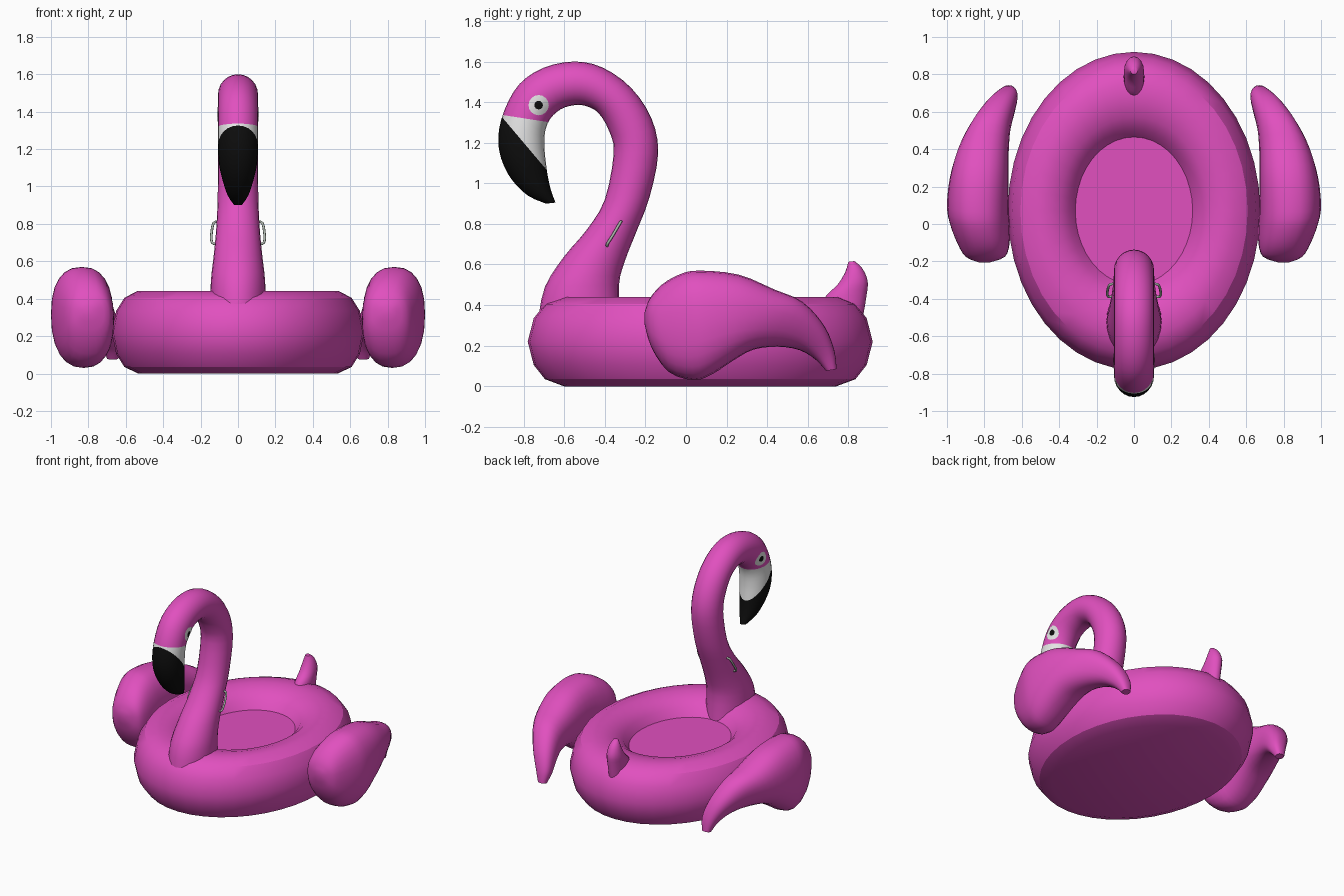
import bpy, bmesh, math
from mathutils import Vector
from mathutils.bvhtree import BVHTree

if "Cube" in bpy.data.objects:
    bpy.data.objects.remove(bpy.data.objects["Cube"])


def material(name, rgb):
    m = bpy.data.materials.new(name)
    m.diffuse_color = (*rgb, 1)
    m.use_nodes = True
    m.node_tree.nodes["Principled BSDF"].inputs["Base Color"].default_value = m.diffuse_color
    return m


PINK = material("pink vinyl", (0.75, 0.08, 0.52))
WHITE = material("white", (0.8, 0.8, 0.8))
BLACK = material("black", (0.004, 0.004, 0.004))
GREY = material("handle grey", (0.42, 0.47, 0.42))


def finish(bm, name, mats, angle=40, recalc=True):
    if recalc:
        bmesh.ops.recalc_face_normals(bm, faces=bm.faces[:])
    me = bpy.data.meshes.new(name)
    bm.to_mesh(me)
    bm.free()
    for m in mats:
        me.materials.append(m)
    for p in me.polygons:
        p.use_smooth = True
    me.set_sharp_from_angle(angle=math.radians(angle))
    ob = bpy.data.objects.new(name, me)
    bpy.context.collection.objects.link(ob)
    return ob


def smooth_path(rows, steps):
    """Catmull-Rom through rows of numbers."""
    rows = [Vector(r) for r in rows]
    out = []
    for i in range(len(rows) - 1):
        a, b, c, d = (rows[max(i - 1, 0)], rows[i], rows[i + 1],
                      rows[min(i + 2, len(rows) - 1)])
        for s in range(steps):
            t = s / steps
            out.append(0.5 * (2 * b + (c - a) * t + (2 * a - 5 * b + 4 * c - d) * t * t
                              + (3 * b - a - 3 * c + d) * t ** 3))
    return out + [rows[-1]]


def skin(bm, rings, cap=True):
    loops = [[bm.verts.new(p) for p in r] for r in rings]
    n = len(loops[0])
    for a, b in zip(loops, loops[1:]):
        for i in range(n):
            j = (i + 1) % n
            bm.faces.new((a[i], a[j], b[j], b[i]))
    if cap:
        bm.faces.new(loops[0])
        bm.faces.new(loops[-1])


def loft(stations, sides=20, power=2.0, side=1, steps=3):
    """Each station: edge point (y, z), opposite edge point (y, z), x min, x max."""
    bm = bmesh.new()
    rings = []
    for ya, za, yb, zb, x0, x1 in smooth_path(stations, steps):
        ring = []
        for k in range(sides):
            t = 2 * math.pi * k / sides
            c, s = (math.copysign(abs(v) ** (2 / power), v) for v in (math.cos(t), math.sin(t)))
            ring.append((side * ((x0 + x1) / 2 + s * (x1 - x0) / 2),
                         (ya + yb) / 2 + c * (ya - yb) / 2,
                         (za + zb) / 2 + c * (za - zb) / 2))
        rings.append(ring)
    skin(bm, rings)
    return bm


# float ring with seat floor and flat underside (elliptical revolve)
profile = [(0.79, 0), (0.90, 0.035), (0.965, 0.105), (1, 0.22), (0.965, 0.335),
           (0.90, 0.405), (0.80, 0.44), (0.69, 0.44), (0.59, 0.418), (0.515, 0.375),
           (0.465, 0.32)]
bm = bmesh.new()
skin(bm, [[(0.675 * r * math.cos(2 * math.pi * k / 40),
            0.07 + 0.85 * r * math.sin(2 * math.pi * k / 40), z) for k in range(40)]
          for r, z in profile])
finish(bm, "float_ring", [PINK], 30)

# neck, head and beak: outer edge, inner edge, half width
neck = [(-.32, .32, -.73, .32, .15), (-.33, .50, -.695, .49, .145), (-.30, .62, -.60, .64, .13),
        (-.245, .76, -.49, .77, .117), (-.18, .93, -.40, .92, .109), (-.137, 1.15, -.356, 1.15, .107),
        (-.17, 1.32, -.38, 1.26, .107), (-.27, 1.47, -.43, 1.345, .107), (-.41, 1.57, -.49, 1.38, .107),
        (-.55, 1.6, -.55, 1.385, .107), (-.70, 1.57, -.617, 1.365, .107), (-.82, 1.49, -.67, 1.316, .107),
        (-.895, 1.36, -.695, 1.25, .107), (-.925, 1.23, -.697, 1.17, .107), (-.91, 1.12, -.69, 1.10, .10),
        (-.86, 1.02, -.68, 1.03, .08), (-.78, .94, -.665, .965, .055), (-.69, .90, -.643, .905, .022)]
bm = loft([(*s[:4], -s[4], s[4]) for s in neck], 24)


def in_head(f):
    c = f.calc_center_median()
    return c.y < -0.6 and c.z > 0.85


# cut the beak colour borders into the mesh
borders = []
for (y0, z0), (y1, z1) in (((-.914, 1.338), (-.70, 1.305)), ((-.914, 1.335), (-.69, 1.07))):
    co, no = Vector((0, y0, z0)), Vector((0, z0 - z1, y1 - y0)).normalized()
    borders.append((co, no))
    faces = [f for f in bm.faces if in_head(f)]
    geom = faces + list({e for f in faces for e in f.edges}) + list({v for f in faces for v in f.verts})
    bmesh.ops.bisect_plane(bm, geom=geom, plane_co=co, plane_no=no, dist=1e-5)
for f in bm.faces:
    if in_head(f):
        below = [(f.calc_center_median() - co).dot(no) < 0 for co, no in borders]
        f.material_index = 2 if all(below) else 1 if below[0] else 0
bmesh.ops.recalc_face_normals(bm, faces=bm.faces[:])
surface = BVHTree.FromBMesh(bm)
finish(bm, "neck_and_head", [PINK, WHITE, BLACK], 50)

wing = [(-.205, .36, -.205, .31, .77, .83), (-.18, .43, -.17, .19, .69, .90), (-.12, .50, -.084, .07, .665, .945),
        (-.03, .552, .04, .03, .665, .985), (.065, .57, .13, .06, .67, 1.0), (.26, .55, .23, .125, .67, .985),
        (.435, .477, .33, .18, .67, .945), (.573, .417, .45, .195, .66, .88), (.68, .30, .56, .178, .635, .80),
        (.73, .18, .64, .13, .622, .735), (.742, .085, .69, .075, .64, .70)]

for side, label in ((1, "left"), (-1, "right")):
    # wing
    finish(loft(wing, 24, 2.4, side), label + "_wing", [PINK], 60)

    # eye: thin patch laid on the head, pupil in the middle
    bm = bmesh.new()
    rings = []
    for r in (0.003, 0.021, 0.036, 0.05):
        ring = []
        for k in range(16):
            t = 2 * math.pi * k / 16
            y, z = -0.726 + r * math.cos(t), 1.385 + r * math.sin(t)
            hit = surface.ray_cast(Vector((side, y, z)), Vector((-side, 0, 0)))[0]
            ring.append(((hit.x if hit else side * 0.09) + side * 0.004, y, z))
        rings.append(ring)
    skin(bm, rings, cap=False)
    bm.verts.ensure_lookup_table()
    bm.faces.new(bm.verts[:16])
    for f in bm.faces:
        c = f.calc_center_median()
        f.material_index = int(math.hypot(c.y + 0.726, c.z - 1.385) < 0.021)
    bmesh.ops.recalc_face_normals(bm, faces=bm.faces[:])
    if sum(f.normal.x for f in bm.faces) * side < 0:
        bmesh.ops.reverse_faces(bm, faces=bm.faces[:])
    finish(bm, label + "_eye", [WHITE, BLACK], 60, recalc=False)

    # grab handle: thin bent tube
    path = smooth_path([(.105, -.385, .69), (.138, -.388, .70), (.142, -.36, .745),
                        (.13, -.325, .805), (.10, -.32, .81)], 4)
    bm = bmesh.new()
    rings = []
    for i, p in enumerate(path):
        d = (path[min(i + 1, len(path) - 1)] - path[max(i - 1, 0)]).normalized()
        u = d.cross(Vector((0, 0.87, -0.5))).normalized()
        v = d.cross(u)
        ring = [p + 0.007 * (u * math.cos(a) + v * math.sin(a))
                for a in (2 * math.pi * k / 8 for k in range(8))]
        rings.append([(side * q.x, q.y, q.z) for q in ring])
    skin(bm, rings)
    finish(bm, label + "_handle", [GREY], 60)

# tail
tail = [(.87, .33, .66, .38, .055), (.89, .45, .69, .445, .055), (.895, .52, .75, .505, .052),
        (.868, .582, .785, .565, .038), (.83, .617, .80, .613, .018)]
finish(loft([(*s[:4], -s[4], s[4]) for s in tail], 16), "tail", [PINK], 60)
